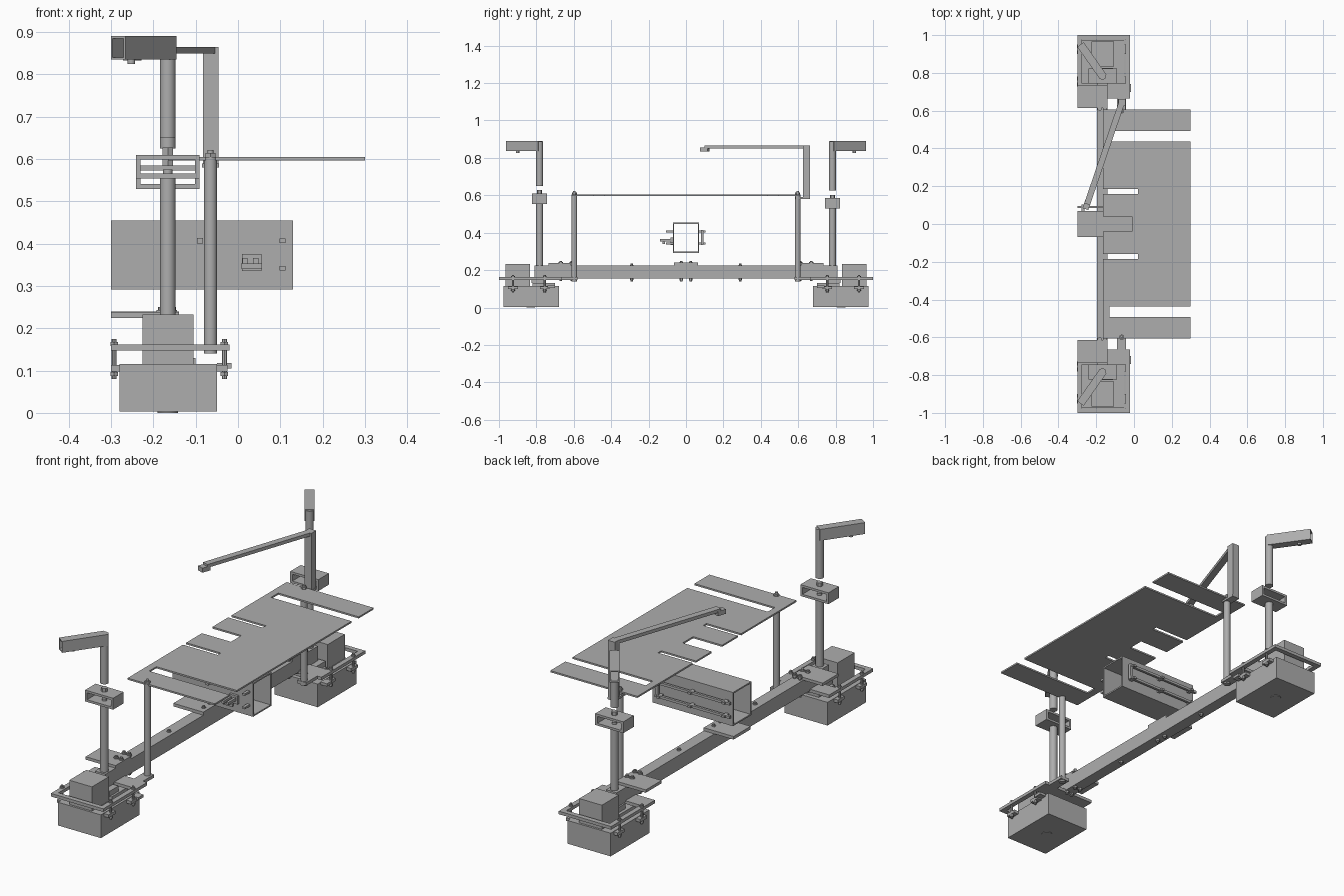
import bpy, bmesh, math
from mathutils import Vector, Matrix

old = bpy.data.objects.get("Cube")
if old:
    bpy.data.objects.remove(old, do_unlink=True)

GREY = (0.42, 0.42, 0.42, 1)
metal = bpy.data.materials.new("plain grey")
metal.use_nodes = True
metal.diffuse_color = GREY
metal.node_tree.nodes["Principled BSDF"].inputs["Base Color"].default_value = GREY


def finish(name, bm, smooth=False):
    bmesh.ops.recalc_face_normals(bm, faces=bm.faces)
    mesh = bpy.data.meshes.new(name)
    bm.to_mesh(mesh)
    bm.free()
    mesh.materials.append(metal)
    ob = bpy.data.objects.new(name, mesh)
    bpy.context.collection.objects.link(ob)
    if smooth:
        bpy.ops.object.select_all(action='DESELECT')
        ob.select_set(True)
        bpy.context.view_layer.objects.active = ob
        bpy.ops.object.shade_smooth_by_angle(angle=math.radians(35))
    return ob


def box(name, x, y, z):
    """Block from three (low, high) ranges."""
    bm = bmesh.new()
    bmesh.ops.create_cube(bm, size=1)
    for v in bm.verts:
        v.co = [(a + b) / 2 + c * abs(b - a) for (a, b), c in zip((x, y, z), v.co)]
    return finish(name, bm)


def rod(name, x, y, z, r, sides=32):
    """Upright cylinder over the range z."""
    bm = bmesh.new()
    bmesh.ops.create_cone(bm, cap_ends=True, segments=sides, radius1=r, radius2=r,
                          depth=z[1] - z[0],
                          matrix=Matrix.Translation((x, y, sum(z) / 2)))
    return finish(name, bm, sides > 8)


def ring(name, size, wall, axis='Z'):
    """Rectangular tube centred on its own origin; wall = (side, side)."""
    w, h, d = (s / 2 for s in size)
    bm = bmesh.new()
    loops = []
    for a, b, c in ((w, h, -d), (w, h, d), (w - wall, h - wall, d), (w - wall, h - wall, -d)):
        loops.append([bm.verts.new(p) for p in
                      ((-a, -b, c), (a, -b, c), (a, b, c), (-a, b, c))])
    for k in range(4):
        p, q = loops[k], loops[(k + 1) % 4]
        for i in range(4):
            j = (i + 1) % 4
            bm.faces.new((p[i], p[j], q[j], q[i]))
    if axis == 'Y':
        bm.transform(Matrix.Rotation(math.pi / 2, 4, 'X'))
    if axis == 'X':
        bm.transform(Matrix(((0, 0, 1, 0), (1, 0, 0, 0), (0, 1, 0, 0), (0, 0, 0, 1))))
    return finish(name, bm)


def bolt(name, x, y, z, r=0.006):
    """Threaded shank with a hex nut near each end."""
    rod(name, x, y, z, r, 8)
    for k, e in enumerate((z[0] + 0.012, z[1] - 0.012)):
        rod(f"{name}_nut_{k}", x, y, (e - 0.005, e + 0.005), r * 1.7, 6)


POLE_X, POLE_Y = -0.166, 0.783
LEG_X, LEG_Y = -0.065, 0.597

# Long beam
box("beam", (-0.197, -0.14), (-0.81, 0.81), (0.155, 0.225))
box("beam_centre_plate", (-0.30, -0.14), (-0.065, 0.065), (0.225, 0.24))

for s, side in ((1, "back"), (-1, "front")):
    def span(a, b):
        return tuple(sorted((s * a, s * b)))

    # Foot block with motor block and bottom socket
    box(f"{side}_foot", (-0.28, -0.05), span(0.68, 0.975), (0.003, 0.115))
    ring_ob = rod(f"{side}_foot_socket", POLE_X, s * 0.83, (0, 0.01), 0.024)
    box(f"{side}_motor", (-0.226, -0.105), span(0.835, 0.965), (0.115, 0.232))
    box(f"{side}_spacer", (-0.22, -0.10), span(0.70, 0.82), (0.115, 0.13))
    box(f"{side}_pole_seat", (-0.205, -0.11), span(0.755, 0.825), (0.13, 0.155))

    # Open frame around the foot, with its tab under the table leg
    frame = ring(f"{side}_frame", (0.28, 0.335, 0.015), 0.024)
    frame.location = (-0.16, s * 0.8325, 0.1545)
    box(f"{side}_frame_bridge", (-0.28, -0.04), span(0.675, 0.745), (0.147, 0.162))
    box(f"{side}_leg_tab", (-0.09, -0.042), span(0.58, 0.675), (0.147, 0.162))
    box(f"{side}_cross_plate", (-0.30, -0.14), span(0.615, 0.735), (0.224, 0.238))

    # Frame bolts and clamp brackets
    for bx, inner in ((-0.293, -0.262), (-0.032, -0.06)):
        for by in (0.755, 0.925):
            bolt(f"{side}_frame_bolt", bx, s * by, (0.08, 0.175))
            xs = sorted((bx + (bx - inner) * 0.25, inner))
            box(f"{side}_bracket", xs, span(by - 0.026, by + 0.026), (0.098, 0.113))
    box(f"{side}_side_block", (-0.05, -0.015), span(0.70, 0.74), (0.105, 0.118))

    # Beam bolts
    for bx in (-0.182, -0.154):
        for by in (0.61, 0.67):
            bolt(f"{side}_beam_bolt", bx, s * by, (0.142, 0.25), 0.007)
    bolt(f"{side}_beam_mid_bolt", POLE_X, s * 0.29, (0.14, 0.235))
    bolt(f"{side}_beam_inner_bolt", POLE_X, s * 0.025, (0.138, 0.25))

    # Pole, clamp and raised upper tube
    lift = 0 if s < 0 else -0.025
    rod(f"{side}_pole", POLE_X, s * POLE_Y, (0.15, 0.557 + lift), 0.0185)
    clamp = ring(f"{side}_clamp", (0.15, 0.055, 0.08), 0.011, 'Y')
    clamp.location = (POLE_X, s * POLE_Y, 0.582 + lift)
    rod(f"{side}_clamp_core", POLE_X, s * POLE_Y, (0.557 + lift, 0.575 + lift), 0.011)
    rod(f"{side}_clamp_nut", POLE_X, s * POLE_Y, (0.605 + lift, 0.627 + lift), 0.014, 6)
    rod(f"{side}_upper_tube", POLE_X, s * POLE_Y, (0.65 + lift, 0.888), 0.0185)

    # Slanted hollow head
    head = ring(f"{side}_head", (0.042, 0.055, 0.21), 0.005, 'Y')
    head.location = (-0.223, s * 0.864, 0.863)
    head.rotation_euler.z = s * math.radians(35)
    rod(f"{side}_head_screw", -0.252, s * 0.90, (0.825, 0.837), 0.009, 12)

    # Table leg
    rod(f"{side}_leg", LEG_X, s * LEG_Y, (0.14, 0.605), 0.0155)
    rod(f"{side}_leg_nut", LEG_X, s * LEG_Y, (0.605, 0.614), 0.013, 6)
    rod(f"{side}_leg_stud", LEG_X, s * LEG_Y, (0.605, 0.622), 0.007, 12)

# Table top with slots, from a mirrored half outline
half = [(-0.01, 0.04), (-0.165, 0.04), (-0.165, 0.16), (0.02, 0.16), (0.02, 0.185),
        (-0.165, 0.185), (-0.165, 0.607), (0.3, 0.607), (0.3, 0.493),
        (-0.13, 0.493), (-0.13, 0.438), (0.3, 0.438)]
outline = half + [(x, -y) for x, y in reversed(half)]
bm = bmesh.new()
face = bm.faces.new([bm.verts.new((x, y, 0.597)) for x, y in outline])
top = bmesh.ops.extrude_face_region(bm, geom=[face])["geom"]
bmesh.ops.translate(bm, vec=(0, 0, 0.008),
                    verts=[g for g in top if isinstance(g, bmesh.types.BMVert)])
finish("table_top", bm)

# Hollow box under the table
housing = ring("housing", (0.14, 0.163, 0.43), 0.007, 'X')
housing.location = (-0.085, 0, 0.373)
for z in (0.342, 0.407):
    box("housing_rail", (-0.30, 0.10), (0.084, 0.096), (z - 0.006, z + 0.006))
    for x in (-0.27, -0.09, 0.08):
        box("rail_standoff", (x - 0.008, x + 0.008), (0.068, 0.104), (z - 0.005, z + 0.005))
    box("housing_stop", (0.098, 0.112), (-0.108, -0.068), (z - 0.005, z + 0.005))
box("rail_end", (0.085, 0.10), (0.08, 0.094), (0.335, 0.415))
box("housing_latch", (0.01, 0.055), (-0.082, -0.068), (0.335, 0.375))
for x in (0.017, 0.042):
    box("latch_arm", (x - 0.006, x + 0.006), (-0.14, -0.08), (0.352, 0.366))
box("latch_bar", (0.008, 0.057), (-0.125, -0.113), (0.34, 0.354))
box("housing_peg", (-0.097, -0.083), (-0.108, -0.068), (0.40, 0.413))

# Reaching arm on its post
box("arm_post", (-0.083, -0.046), (0.625, 0.662), (0.585, 0.865))
box("arm_post_bracket", (-0.085, -0.045), (0.585, 0.662), (0.580, 0.590))
start, end = Vector((-0.064, 0.645, 0.857)), Vector((-0.248, 0.105, 0.857))
d = end - start
arm = box("arm", (-0.016, 0.016), (-d.length / 2, d.length / 2), (-0.008, 0.008))
arm.location = (start + end) / 2
arm.rotation_euler.z = math.atan2(-d.x, d.y)
tip = box("arm_tip", (-0.016, 0.016), (-0.022, 0.022), (-0.011, 0.011))
tip.location = (-0.25, 0.1, 0.844)
tip.rotation_euler.z = arm.rotation_euler.z
